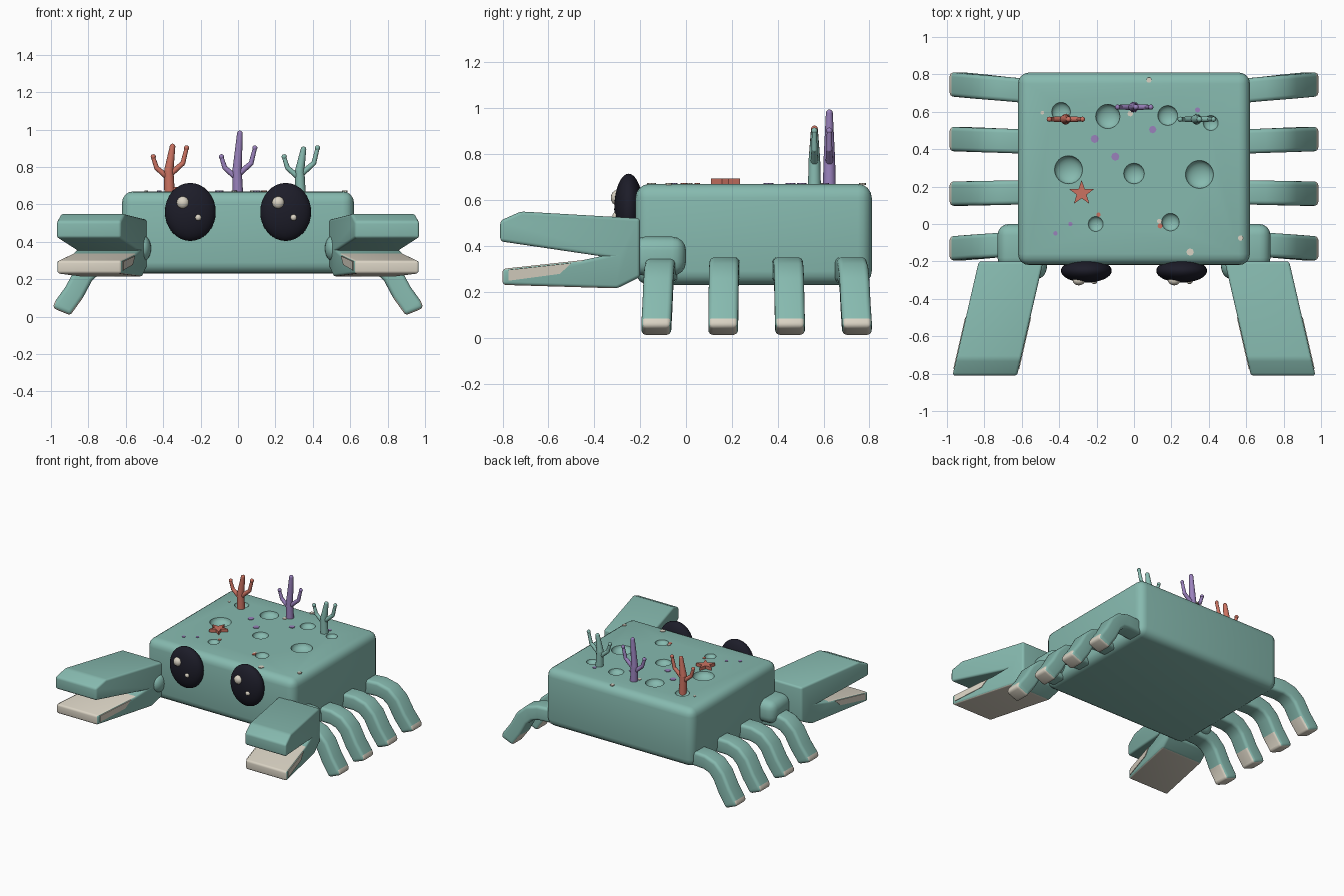
import bpy, bmesh, math
from mathutils import Vector, Matrix

old = bpy.data.objects.get("Cube")
if old:
    bpy.data.objects.remove(old, do_unlink=True)


def material(name, rgb):
    m = bpy.data.materials.new(name)
    m.use_nodes = True
    m.diffuse_color = (*rgb, 1)
    m.node_tree.nodes["Principled BSDF"].inputs["Base Color"].default_value = (*rgb, 1)
    return m


TEAL = material("sea_green", (0.24, 0.49, 0.43))
CREAM = material("cream", (0.70, 0.65, 0.55))
DARK = material("eye_black", (0.012, 0.012, 0.022))
RED = material("coral_red", (0.60, 0.17, 0.12))
PURPLE = material("coral_purple", (0.32, 0.22, 0.50))


def finish(name, bm, mats, bevel=0, limit=50, cutter=None, smooth=40):
    """Turn a bmesh into an object, apply bevel and cut, then smooth it."""
    bmesh.ops.recalc_face_normals(bm, faces=bm.faces)
    me = bpy.data.meshes.new(name)
    bm.to_mesh(me)
    bm.free()
    for m in mats:
        me.materials.append(m)
    ob = bpy.data.objects.new(name, me)
    bpy.context.collection.objects.link(ob)
    bpy.ops.object.select_all(action='DESELECT')
    bpy.context.view_layer.objects.active = ob
    ob.select_set(True)
    if bevel:
        b = ob.modifiers.new("bevel", 'BEVEL')
        b.width, b.segments = bevel, 4
        b.limit_method, b.angle_limit = 'ANGLE', math.radians(limit)
        bpy.ops.object.modifier_apply(modifier="bevel")
    if cutter:
        c = ob.modifiers.new("cut", 'BOOLEAN')
        c.operation, c.solver, c.object = 'DIFFERENCE', 'EXACT', cutter
        bpy.ops.object.modifier_apply(modifier="cut")
        bpy.data.objects.remove(cutter, do_unlink=True)
    if smooth:
        bpy.ops.object.shade_smooth_by_angle(angle=math.radians(smooth))
    return ob


def ball(bm, loc, size, seg=32):
    mat = Matrix.Translation(loc) @ Matrix.Diagonal((*size, 1))
    bmesh.ops.create_uvsphere(bm, u_segments=seg, v_segments=seg // 2, radius=1, matrix=mat)


def box(bm, lo, hi):
    lo, hi = Vector(lo), Vector(hi)
    mat = Matrix.Translation((lo + hi) / 2) @ Matrix.Diagonal((*(hi - lo), 1))
    bmesh.ops.create_cube(bm, size=1, matrix=mat)


def prism(bm, ring_a, ring_b):
    """Close two matching rings into a solid."""
    a, b = [[bm.verts.new(p) for p in r] for r in (ring_a, ring_b)]
    bm.faces.new(a)
    bm.faces.new(b[::-1])
    for i in range(len(a)):
        j = (i + 1) % len(a)
        bm.faces.new((a[i], b[i], b[j], a[j]))


# Body with shallow round dents in the top
TOP = 0.67
dents = [(-.39, .60, .05), (-.14, .575, .065), (.18, .58, .053), (.41, .54, .04),
         (-.35, .29, .075), (0, .27, .055), (.35, .265, .075), (-.205, 0, .04), (.195, .01, .047)]
bm = bmesh.new()
for x, y, r in dents:
    ball(bm, (x, y, TOP), (r, r, r * .6), 24)
cutter = finish("dent_cutter", bm, [TEAL], smooth=0)
cutter.hide_render = True
bm = bmesh.new()
box(bm, (-.62, -.22, .23), (.62, .81, TOP))
finish("body", bm, [TEAL], bevel=.06, cutter=cutter)

# Painted spots on the top
spots = {
    "purple_spots": (PURPLE, [(-.21, .455, .022), (-.10, .36, .022), (.10, .505, .02),
                              (.34, .61, .014), (-.34, 0, .012), (-.42, -.05, .012)]),
    "cream_spots": (CREAM, [(.08, .77, .015), (-.49, .595, .01), (-.02, .59, .015),
                            (.30, -.15, .02), (.57, -.075, .015), (.135, .015, .013)]),
    "red_spots": (RED, [(-.19, .05, .012), (.14, -.01, .014)]),
}
for name, (mat, items) in spots.items():
    bm = bmesh.new()
    for x, y, r in items:
        bmesh.ops.create_cone(bm, cap_ends=True, segments=8, radius1=r, radius2=r, depth=.008,
                              matrix=Matrix.Translation((x, y, TOP)))
    finish(name, bm, [mat], smooth=0)

# Starfish
bm = bmesh.new()
star = []
for i in range(10):
    a, r = math.pi / 2 + i * math.pi / 5, .028 if i % 2 else .07
    star.append((-.28 + r * math.cos(a), .165 + r * math.sin(a)))
prism(bm, [(x, y, TOP) for x, y in star], [(x, y, .694) for x, y in star])
finish("starfish", bm, [RED], smooth=0)

# Branching corals: tapered tubes with round tips
def tube(bm, path, radii):
    for p, q, r0, r1 in zip(path, path[1:], radii, radii[1:]):
        p, q = Vector(p), Vector(q)
        turn = (q - p).to_track_quat('Z', 'Y').to_matrix().to_4x4()
        bmesh.ops.create_cone(bm, cap_ends=True, segments=12, radius1=r0, radius2=r1,
                              depth=(q - p).length,
                              matrix=Matrix.Translation((p + q) / 2) @ turn)
        ball(bm, q, (r1, r1, r1), 12)


def coral(name, mat, x, y, height, lean):
    def path(*pts):
        return [(x + px, y, TOP + pz) for px, pz in pts]
    bm = bmesh.new()
    tube(bm, path((0, -.04), (-.005, .11), (lean, height)), (.029, .025, .015))
    tube(bm, path((-.005, .07), (-.07, .125), (-.088, .18)), (.016, .013, .011))
    tube(bm, path((0, .09), (.07, .15), (.09, .23)), (.017, .013, .011))
    for px, pz in ((-.088, .185), (.09, .232)):
        ball(bm, (x + px, y, TOP + pz), (.014, .014, .014), 12)
    finish(name, bm, [mat])


coral("red_coral", RED, -.365, .56, .24, .015)
coral("purple_coral", PURPLE, 0, .625, .31, .01)
coral("green_coral", TEAL, .335, .56, .225, .015)

# Claw side profile (y, z) and the painted patch on the lower jaw
CLAW = [(-.20, .52), (-.72, .55), (-.81, .51), (-.81, .42), (-.37, .355),
        (-.45, .338), (-.80, .30), (-.80, .23), (-.30, .215), (-.20, .265)]
PATCH = [(-.775, .295), (-.50, .325), (-.55, .278), (-.775, .248)]


def claw_ring(profile, s, x):
    return [(s * (x + (-.2 - y) * .23), y, z) for y, z in profile]


for side, s in (("left", 1), ("right", -1)):
    # Eye and its highlights
    bm = bmesh.new()
    ball(bm, (s * .255, -.25, .56), (.136, .063, .155))
    finish(side + "_eye", bm, [DARK])
    bm = bmesh.new()
    ball(bm, (s * .255 - .04, -.302, .61), (.033, .026, .033), 16)
    ball(bm, (s * .255 + .042, -.306, .53), (.017, .015, .017), 16)
    finish(side + "_eye_highlights", bm, [CREAM])

    # Arm and inner wrist knob
    bm = bmesh.new()
    xs = sorted((s * .50, s * .73))
    box(bm, (xs[0], -.24, .27), (xs[1], 0, .44))
    finish(side + "_arm", bm, [TEAL], bevel=.06)
    bm = bmesh.new()
    ball(bm, (s * .51, -.22, .365), (.045, .07, .07), 24)
    finish(side + "_wrist", bm, [TEAL])

    # Claw: lower jaw has a cream tip, underside and biting face
    bm = bmesh.new()
    prism(bm, claw_ring(CLAW, s, .485), claw_ring(CLAW, s, .83))
    bmesh.ops.recalc_face_normals(bm, faces=bm.faces)
    for f in bm.faces:
        c = f.calc_center_median()
        if abs(f.normal.x) < .5 and c.z < .33 and c.y < -.4:
            f.material_index = 1
    finish(side + "_claw", bm, [TEAL, CREAM], bevel=.018, limit=25)
    bm = bmesh.new()
    for x in (.485, .83):
        prism(bm, claw_ring(PATCH, s, x - .004), claw_ring(PATCH, s, x + .004))
    finish(side + "_claw_patches", bm, [CREAM], smooth=0)

    # Four bent legs, each swept as a rectangle along a path of (x, z)
    path = [(.56, .295), (.70, .295), (.77, .275), (.825, .225), (.885, .12), (.925, .062), (.942, .026)]
    path[4:6] = [(.876, .13), (.93, .055)]
    for n in range(4):
        hip, foot = -.10 + .27 * n, -.13 + .292 * n
        rings = []
        bm = bmesh.new()
        for i, p in enumerate(path):
            a, b = path[max(i - 1, 0)], path[min(i + 1, len(path) - 1)]
            d = Vector((b[0] - a[0], b[1] - a[1])).normalized()
            up = Vector((-d.y, d.x)) * .055
            t = (p[0] - path[0][0]) / (path[-1][0] - path[0][0])
            y = hip + (foot - hip) * t
            rings.append([bm.verts.new((s * (p[0] + k * up.x), y + w, p[1] + k * up.y))
                          for k, w in ((1, -.065), (1, .065), (-1, .065), (-1, -.065))])
        bm.faces.new(rings[0])
        bm.faces.new(rings[-1][::-1]).material_index = 1
        for i in range(len(path) - 1):
            for j in range(4):
                k = (j + 1) % 4
                f = bm.faces.new((rings[i][j], rings[i + 1][j], rings[i + 1][k], rings[i][k]))
                # Cream sole: whole underside of the foot, and the outer face at the tip
                if (j == 2 and i >= 4) or (j == 0 and i == 5):
                    f.material_index = 1
        finish(f"{side}_leg_{n + 1}", bm, [TEAL, CREAM], bevel=.022, limit=60)
